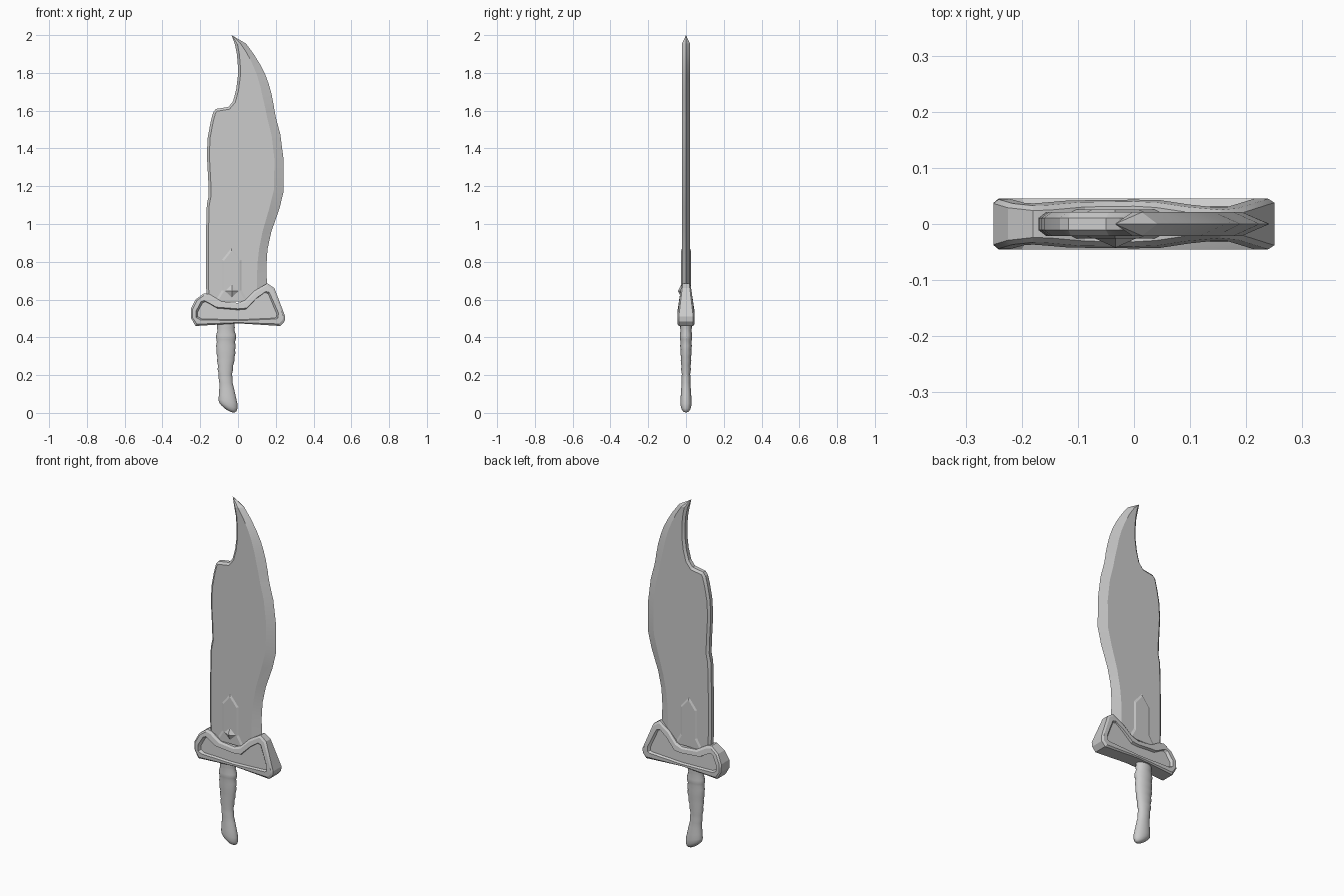
import bpy, bmesh, math
from mathutils import Vector


def loft(name, rings, angle=30):
    """Join equal-length closed rings with quads and cap both ends."""
    bm = bmesh.new()
    vs = [[bm.verts.new(p) for p in r] for r in rings]
    n = len(rings[0])
    for a, b in zip(vs, vs[1:]):
        for i in range(n):
            j = (i + 1) % n
            bm.faces.new((a[i], a[j], b[j], b[i]))
    bm.faces.new(vs[0])
    bm.faces.new(vs[-1])
    bmesh.ops.remove_doubles(bm, verts=bm.verts, dist=1e-5)
    bmesh.ops.recalc_face_normals(bm, faces=bm.faces)
    me = bpy.data.meshes.new(name)
    bm.to_mesh(me)
    bm.free()
    ob = bpy.data.objects.new(name, me)
    bpy.context.collection.objects.link(ob)
    bpy.ops.object.select_all(action='DESELECT')
    ob.select_set(True)
    bpy.context.view_layer.objects.active = ob
    bpy.ops.object.shade_smooth_by_angle(angle=math.radians(angle))
    return ob


def mirrored(layers):
    """Layers of (outline, depth function), centre of face to rim, on both sides."""
    front = [[(x, -f(z), z) for x, z in pts] for pts, f in layers]
    back = [[(x, f(z), z) for x, z in pts] for pts, f in reversed(layers)]
    return front + back


# Blade: spine point, bevel ridge and cutting edge for each row
rows = [
    ((-.165, .585), (.10, .60), (.150, .61)),
    ((-.170, .70), (.10, .70), (.153, .69)),
    ((-.170, .87), (.103, .79), (.150, .77)),
    ((-.168, 1.00), (.112, .87), (.156, .866)),
    ((-.165, 1.105), (.13, .96), (.177, .961)),
    ((-.155, 1.15), (.165, 1.08), (.220, 1.083)),
    ((-.157, 1.22), (.190, 1.18), (.242, 1.175)),
    ((-.165, 1.37), (.193, 1.34), (.241, 1.343)),
    ((-.160, 1.46), (.178, 1.47), (.224, 1.475)),
    ((-.145, 1.54), (.155, 1.56), (.200, 1.565)),
    ((-.132, 1.59), (.147, 1.60), (.193, 1.60)),
    ((-.117, 1.609), (.143, 1.62), (.190, 1.625)),
    ((-.050, 1.62), (.137, 1.645), (.184, 1.655)),
    ((-.026, 1.65), (.130, 1.675), (.177, 1.69)),
    ((-.010, 1.71), (.118, 1.73), (.163, 1.74)),
    ((-.001, 1.78), (.100, 1.79), (.145, 1.79)),
    ((-.001, 1.84), (.075, 1.85), (.120, 1.84)),
    ((-.006, 1.90), (.047, 1.905), (.083, 1.90)),
    ((-.016, 1.95), (.014, 1.955), (.042, 1.955)),
    ((-.034, 2.0), (-.034, 2.0), (-.034, 2.0)),
]
rings = []
for i, (s, r, e) in enumerate(rows):
    d = Vector(rows[min(i + 1, len(rows) - 1)][0]) - Vector(rows[max(i - 1, 0)][0])
    d.normalize()
    k = 0 if i == len(rows) - 1 else 1
    w = .013 * k
    ix, iz = s[0] + d.y * w, s[1] - d.x * w
    t, u = .021 * k, .011 * k
    rings.append([(s[0], -u, s[1]), (ix, -t, iz), (r[0], -t, r[1]), (e[0], 0, e[1]),
                  (r[0], t, r[1]), (ix, t, iz), (s[0], u, s[1])])
loft("blade", rings, 20)

# Guard: winged block with a sunken panel on both faces
outer = [(-.225, .46), (-.25, .505), (-.25, .55), (-.225, .60), (-.18, .633), (-.15, .628),
         (-.087, .59), (0, .582), (.04, .598), (.09, .648), (.156, .686), (.193, .66),
         (.25, .51), (.247, .485), (.225, .46), (0, .474)]
inner = [(-.20, .493), (-.222, .505), (-.222, .54), (-.196, .588), (-.18, .595), (-.165, .588),
         (-.115, .56), (0, .551), (.045, .555), (.10, .61), (.147, .643), (.166, .638),
         (.214, .53), (.212, .503), (.20, .497), (0, .488)]


def mix(a, b, t):
    return [(p[0] + (q[0] - p[0]) * t, p[1] + (q[1] - p[1]) * t) for p, q in zip(a, b)]


def depth(z):
    return .044 - .021 * min(1, max(0, (z - .54) / .14))


centre = [(x * .96 + .0, z - .006 if z > .52 else z + .005) for x, z in inner]
loft("guard", mirrored([
    (centre, lambda z: max(depth(z) - .013, .0225)),
    (inner, lambda z: depth(z) + .001),
    (mix(outer, inner, .3), lambda z: depth(z) + .001),
    (outer, lambda z: depth(z) - .006),
]), 25)

# Raised pointed plate at the blade root, on both faces
plate = [(-.122, .59), (-.085, .65), (-.085, .81), (-.034, .873), (.019, .81), (.019, .65), (.054, .59)]
plate_in = [(-.108, .59), (-.074, .645), (-.074, .806), (-.034, .857), (.008, .806), (.008, .645), (.04, .59)]
loft("root_plate", mirrored([(plate_in, lambda z: .026), (plate, lambda z: .021)]), 10)

# Diamond stud on the front
c = Vector((-.033, -.02, .645))
base = [c + Vector(o) for o in ((-.036, 0, 0), (0, 0, .034), (.036, 0, 0), (0, 0, -.034))]
loft("diamond_stud", [base, [p + Vector((0, -.006, 0)) for p in base],
                      [c + Vector((0, -.022, 0)) + (p - c) * .02 for p in base]], 10)

# Grip: wavy oval rings, tilted at the pommel (height, centre, x radius, y radius, tilt)
grip = [(.49, -.064, .045, .029, 0), (.45, -.064, .047, .031, 0), (.435, -.064, .045, .029, 0),
        (.41, -.063, .053, .033, 0), (.39, -.063, .052, .032, 0), (.375, -.064, .048, .029, 0),
        (.355, -.064, .052, .031, 0), (.335, -.064, .049, .028, 0), (.315, -.064, .050, .030, 0),
        (.295, -.064, .045, .026, 0), (.275, -.065, .046, .028, 0), (.25, -.066, .040, .024, 0),
        (.23, -.067, .041, .026, 0), (.205, -.067, .035, .022, 0), (.185, -.066, .037, .024, 0),
        (.16, -.064, .035, .023, 0), (.13, -.060, .039, .025, -.05), (.09, -.056, .045, .028, -.15),
        (.06, -.053, .050, .030, -.25), (.04, -.052, .049, .029, -.35), (.025, -.049, .041, .025, -.4),
        (.013, -.044, .026, .017, -.4), (.007, -.041, .010, .007, -.4)]
N = 20
angs = [2 * math.pi * i / N for i in range(N)]
loft("grip", [[(cx + rx * math.cos(a), ry * math.sin(a), max(0, z + k * rx * math.cos(a))) for a in angs]
              for z, cx, rx, ry, k in grip], 60)
